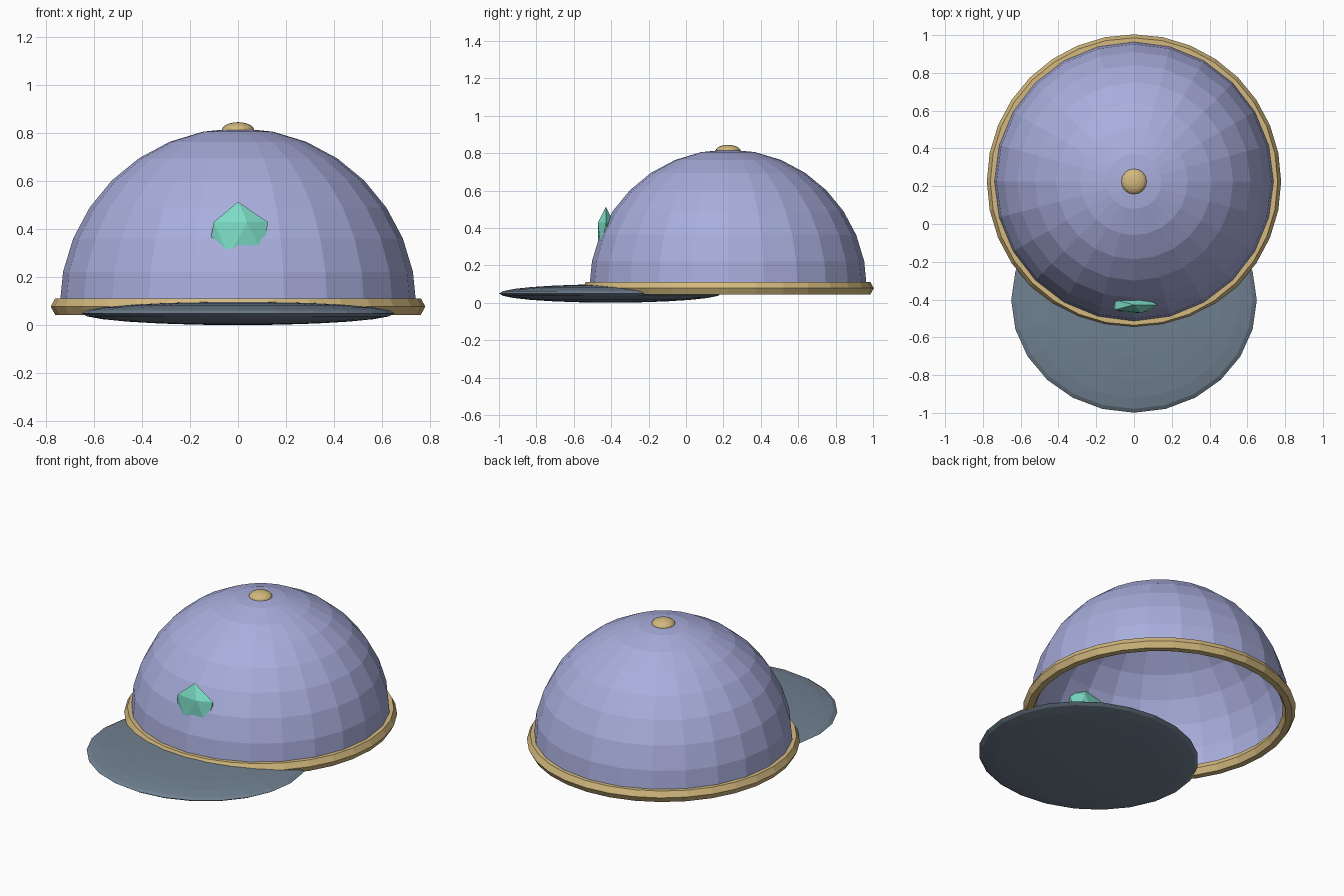
import bpy, bmesh, math
from mathutils import Matrix, Vector

cube = bpy.data.objects.get("Cube")
if cube:
    bpy.data.objects.remove(cube, do_unlink=True)


def material(name, hex_code):
    """Flat material from an sRGB hex colour."""
    srgb = [int(hex_code[i:i + 2], 16) / 255 for i in (0, 2, 4)]
    lin = [c / 12.92 if c < 0.04 else ((c + 0.055) / 1.055) ** 2.4 for c in srgb]
    mat = bpy.data.materials.new(name)
    mat.use_nodes = True
    mat.diffuse_color = (*lin, 1)
    mat.node_tree.nodes["Principled BSDF"].inputs["Base Color"].default_value = (*lin, 1)
    return mat


def add_object(name, bm, location, mat):
    bmesh.ops.recalc_face_normals(bm, faces=bm.faces)
    mesh = bpy.data.meshes.new(name)
    bm.to_mesh(mesh)
    bm.free()
    mesh.materials.append(mat)
    obj = bpy.data.objects.new(name, mesh)
    obj.location = location
    bpy.context.collection.objects.link(obj)
    return obj


def ellipsoid(radii, segments, rings):
    bm = bmesh.new()
    bmesh.ops.create_uvsphere(bm, u_segments=segments, v_segments=rings, radius=1,
                              matrix=Matrix.Diagonal((*radii, 1)))
    return bm


lavender = material("lavender cloth", "A9AEDD")
tan = material("tan trim", "D3B97E")
slate = material("slate brim", "708090")
teal = material("teal gem", "7CDCC6")

CROWN_Y, RIM_Z, CROWN_R = 0.225, 0.078, 0.742

# Crown: open hemisphere, a single cloth layer
bm = ellipsoid((CROWN_R,) * 3, 24, 16)
lower = [v for v in bm.verts if v.co.z < -0.01]
bmesh.ops.delete(bm, geom=lower, context='VERTS')
add_object("crown", bm, (0, CROWN_Y, RIM_Z), lavender)

# Rim band: hexagonal profile swept around the opening
bm = bmesh.new()
profile = []
for i in range(6):
    a = math.tau * i / 6
    profile.append(bm.verts.new((CROWN_R + 0.037 * math.cos(a), 0, 0.04 * math.sin(a))))
edges = [bm.edges.new((profile[i], profile[(i + 1) % 6])) for i in range(6)]
bmesh.ops.spin(bm, geom=profile + edges, cent=(0, 0, 0), axis=(0, 0, 1),
               angle=math.tau, steps=32, use_merge=True)
bmesh.ops.remove_doubles(bm, verts=bm.verts, dist=0.0001)
add_object("rim_band", bm, (0, CROWN_Y, RIM_Z), tan)

# Brim: flattened disc reaching forward under the crown
add_object("brim", ellipsoid((0.65, 0.595, 0.049), 24, 12), (0, -0.404, 0.05), slate)

# Top button
add_object("top_button", ellipsoid((0.068, 0.068, 0.034), 16, 10),
           (0, CROWN_Y, 0.811), tan)

# Front gem: squashed icosahedron half sunk in the crown
bm = bmesh.new()
bmesh.ops.create_icosphere(bm, subdivisions=1, radius=1,
                           matrix=Matrix.Diagonal((0.14, 0.05, 0.154, 1)))
add_object("front_gem", bm, (0, -0.428, 0.36), teal)
